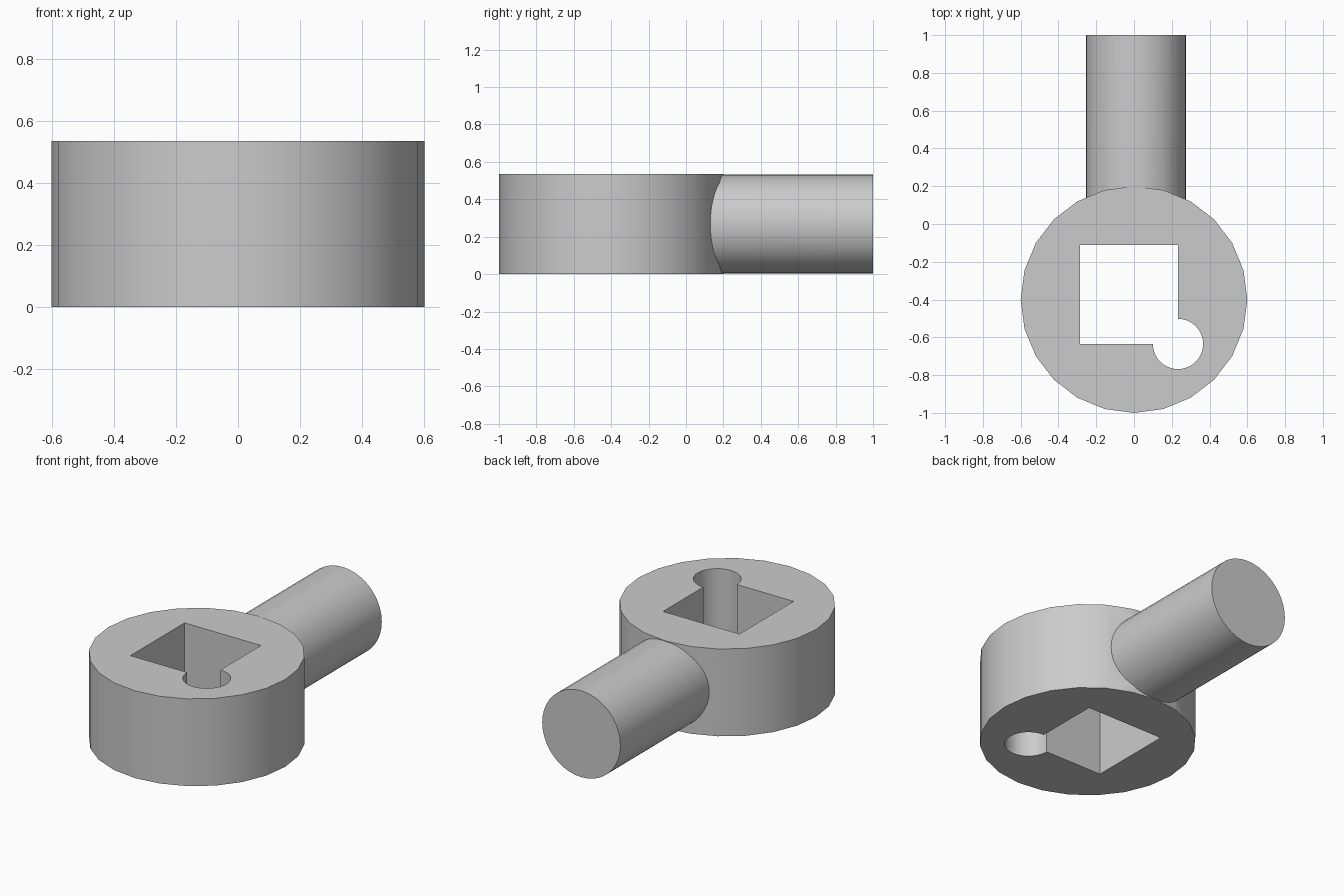
import bpy, bmesh, math
from mathutils import Matrix

if "Cube" in bpy.data.objects:
    bpy.data.objects.remove(bpy.data.objects["Cube"], do_unlink=True)

HEIGHT = 0.535
GREY = (0.6, 0.6, 0.6, 1)

steel = bpy.data.materials.new("plain grey")
steel.use_nodes = True
steel.diffuse_color = GREY
steel.node_tree.nodes["Principled BSDF"].inputs["Base Color"].default_value = GREY


def prism(name, outline, depth, matrix):
    """Extrude a flat closed outline along its local z axis."""
    bm = bmesh.new()
    base = bm.faces.new([bm.verts.new((x, y, 0)) for x, y in outline])
    top = bmesh.ops.extrude_face_region(bm, geom=[base])["geom"]
    moved = [v for v in top if isinstance(v, bmesh.types.BMVert)]
    bmesh.ops.translate(bm, vec=(0, 0, depth), verts=moved)
    bmesh.ops.recalc_face_normals(bm, faces=bm.faces)
    bm.transform(matrix)
    mesh = bpy.data.meshes.new(name)
    bm.to_mesh(mesh)
    bm.free()
    mesh.materials.append(steel)
    obj = bpy.data.objects.new(name, mesh)
    bpy.context.collection.objects.link(obj)
    return obj


def arc(cx, cy, radius, start, sweep, steps):
    angles = [math.radians(start + sweep * i / steps) for i in range(steps + 1)]
    return [(cx + radius * math.cos(a), cy + radius * math.sin(a)) for a in angles]


def combine(target, tool, operation):
    mod = target.modifiers.new(operation.lower(), 'BOOLEAN')
    mod.operation = operation
    mod.object = tool
    mod.solver = 'EXACT'
    bpy.context.view_layer.objects.active = target
    bpy.ops.object.modifier_apply(modifier=mod.name)
    bpy.data.objects.remove(tool, do_unlink=True)


# Round head
head = prism("socket_head", arc(0, -0.4, 0.6, 0, 360, 24)[:-1], HEIGHT, Matrix())

# Round handle stub running backwards out of the head
lay_back = Matrix.Translation((0.01, 0, HEIGHT / 2)) @ Matrix.Rotation(-math.pi / 2, 4, 'X')
stub = prism("handle_stub", arc(0, 0, 0.265, 0, 360, 40)[:-1], 1.0, lay_back)
combine(head, stub, 'UNION')

# Square socket with a round relief at its front left corner
left, right, front, back = -0.285, 0.233, -0.635, -0.11
keyhole = [(left, front), (left, back), (right, back)]
keyhole += arc(right, front, 0.133, 90, -270, 30)
cutter = prism("socket_cutter", keyhole, HEIGHT + 0.2, Matrix.Translation((0, 0, -0.1)))
cutter.hide_render = True
combine(head, cutter, 'DIFFERENCE')

# Smooth round walls with crisp rims
bpy.ops.object.select_all(action='DESELECT')
head.select_set(True)
bpy.context.view_layer.objects.active = head
bpy.ops.object.shade_smooth_by_angle(angle=math.radians(30))
